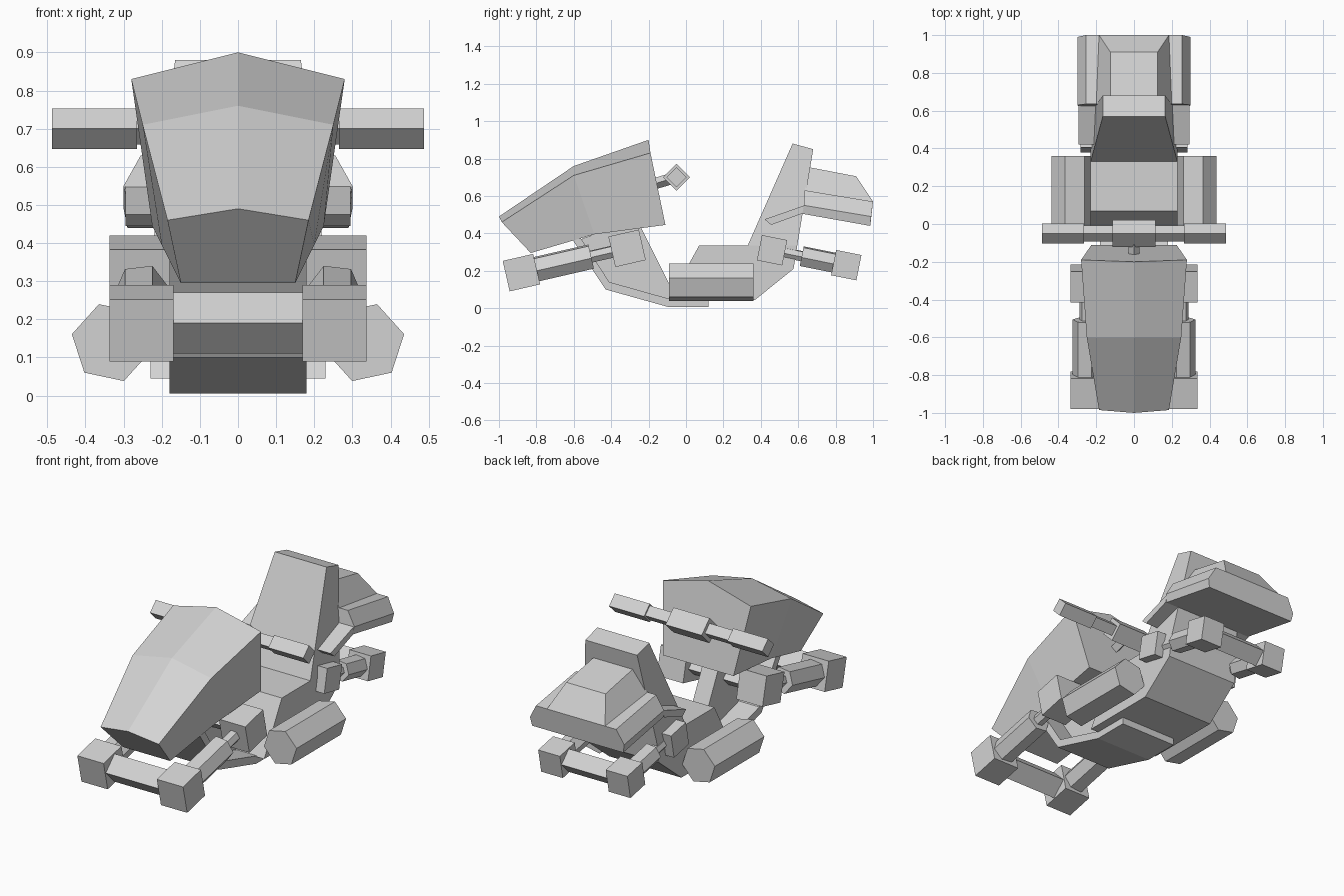
import bpy, bmesh
from math import radians, cos, sin, atan2
from mathutils import Vector, Matrix

cube = bpy.data.objects.get("Cube")
if cube:
    bpy.data.objects.remove(cube, do_unlink=True)

grey = bpy.data.materials.new("light_grey")
grey.use_nodes = True
COLOUR = (0.65, 0.65, 0.65, 1)
grey.diffuse_color = COLOUR
grey.node_tree.nodes["Principled BSDF"].inputs["Base Color"].default_value = COLOUR


def finish(name, bm):
    bmesh.ops.recalc_face_normals(bm, faces=bm.faces)
    mesh = bpy.data.meshes.new(name)
    bm.to_mesh(mesh)
    bm.free()
    mesh.materials.append(grey)
    obj = bpy.data.objects.new(name, mesh)
    bpy.context.collection.objects.link(obj)
    return obj


def loft(name, rings):
    """Skin a row of equal-length rings and cap both ends."""
    bm = bmesh.new()
    rows = [[bm.verts.new(p) for p in ring] for ring in rings]
    n = len(rows[0])
    for a, b in zip(rows, rows[1:]):
        for i in range(n):
            j = (i + 1) % n
            bm.faces.new((a[i], a[j], b[j], b[i]))
    bm.faces.new(rows[0])
    bm.faces.new(rows[-1])
    return finish(name, bm)


def slab(name, profile, widths):
    """Side profile of (y, z) points spread across x, one half width per point."""
    if not isinstance(widths, list):
        widths = [widths] * len(profile)
    return loft(name, [[(s * w, y, z) for (y, z), w in zip(profile, widths)]
                       for s in (-1, 1)])


def symmetric_ring(half):
    """Close a ring from its right half, listed top to bottom."""
    return half + [(-x, y, z) for x, y, z in reversed(half) if x > 0]


def bar(name, start, end, radius, sides=4, turn=0):
    """Prism between two points; turn is the angle of its first corner."""
    start, end = Vector(start), Vector(end)
    along = (end - start).normalized()
    across = Vector((0, 1, 0)) if abs(along.x) > 0.9 else Vector((1, 0, 0))
    up = across.cross(along).normalized()
    if up.z < 0:
        up = -up
    rings = []
    for centre in (start, end):
        angles = [radians(turn + 360 * i / sides) for i in range(sides)]
        rings.append([centre + radius * (cos(a) * across + sin(a) * up) for a in angles])
    return loft(name, rings)


def block(name, centre, size, tilt):
    bm = bmesh.new()
    place = Matrix.Translation(centre) @ Matrix.Rotation(tilt, 4, 'X')
    bmesh.ops.create_cube(bm, size=size, matrix=place)
    return finish(name, bm)


# Front cowl: ridged top, tapering to the nose
loft("front_cowl", [symmetric_ring(h) for h in (
    [(0, -1.0, .49), (.185, -.985, .46), (.15, -.83, .295)],
    [(0, -.6, .76), (.25, -.6, .71), (.2, -.49, .395)],
    [(0, -.2, .90), (.28, -.19, .83), (.225, -.11, .445)])])

# Curved floor plate and the central fin that carries the cowl
slab("floor_plate", [(-.63, .4), (-.43, .10), (-.09, .005), (.12, .005),
                     (.12, .05), (-.09, .05), (-.41, .14), (-.58, .4)], .18)
slab("central_fin", [(-.56, .37), (-.41, .13), (-.09, .04), (-.09, .13),
                     (-.24, .43), (-.42, .42)], .05)

# Seat and backrest
slab("seat_base", [(-.09, .045), (.07, .335), (.33, .335), (.595, .335),
                   (.575, .21), (.37, .045)], .23)
slab("backrest", [(.33, .335), (.57, .88), (.68, .85), (.595, .335)],
     [.23, .165, .165, .23])

# Rear fairing: raised top, flared skirt and the lip under its front
loft("fairing_top", [symmetric_ring(h) for h in (
    [(.125, .65, .755), (.2, .635, .63)],
    [(.125, .91, .705), (.185, 1.0, .57)])])
loft("fairing_skirt", [symmetric_ring(h) for h in (
    [(.255, .635, .63), (.3, .63, .55), (.29, .62, .505)],
    [(.255, 1.0, .57), (.3, .99, .49), (.29, .985, .44)])])
slab("fairing_lip", [(.42, .475), (.635, .55), (.62, .505), (.455, .445)], .295)


def outrigger(label, inner, outer, x, size, arm_span, arm_radius, rod_radius):
    """Paired tilted blocks joined by hexagonal arms, rods and cross bars."""
    (y0, z0), (y1, z1) = inner, outer
    slope = atan2(z1 - z0, y1 - y0)
    if y1 < y0:
        slope = atan2(z0 - z1, y0 - y1)
    for side, s in (("right", -1), ("left", 1)):
        a, b = Vector((s * x, y0, z0)), Vector((s * x, y1, z1))
        block(f"{label}_{side}_joint", a, size, slope)
        block(f"{label}_{side}_foot", b, size, slope)
        bar(f"{label}_{side}_rod", a, b, rod_radius, 6, -7 * s)
        bar(f"{label}_{side}_arm", a.lerp(b, arm_span), b, arm_radius, 6, -7 * s)
    bar(f"{label}_cross_bar", (-x, y1, z1), (x, y1, z1), size * .48)
    bar(f"{label}_joint_bar", (-x, y0, z0), (x, y0, z0), size * .3)


outrigger("front", (-.315, .32), (-.88, .19), .253, .167, .34, .072, .035)
outrigger("rear", (.46, .31), (.857, .23), .215, .138, .4, .058, .03)

# Hexagonal side pods
for side, s in (("right", -1), ("left", 1)):
    bar(f"{side}_pod", (s * .332, -.09, .139), (s * .332, .36, .139), .106, 6,
        12 if s > 0 else 168)

# Handlebar with hub, grips and stem
BAR_Y, BAR_Z = -.05, .70
bar("handlebar", (-.28, BAR_Y, BAR_Z), (.28, BAR_Y, BAR_Z), .042)
bar("handlebar_hub", (-.115, BAR_Y, BAR_Z), (.115, BAR_Y, BAR_Z), .072)
for side, s in (("right", -1), ("left", 1)):
    bar(f"{side}_grip", (s * .265, BAR_Y, BAR_Z), (s * .488, BAR_Y, BAR_Z), .053)
bar("handlebar_stem", (0, -.17, .665), (0, BAR_Y, BAR_Z), .03)
